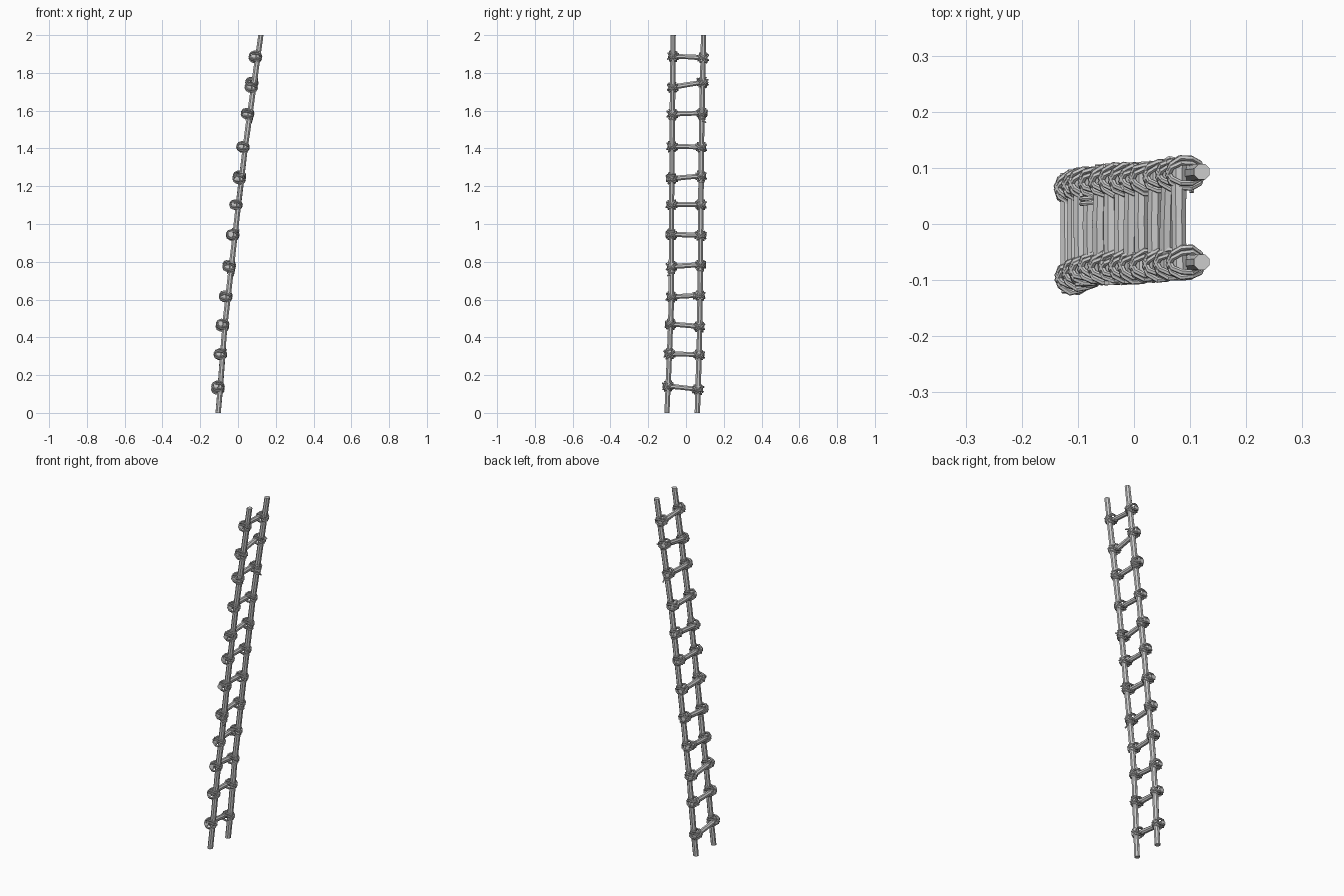
import bpy, bmesh, math, random
from mathutils import Vector

if "Cube" in bpy.data.objects:
    bpy.data.objects.remove(bpy.data.objects["Cube"])

random.seed(4)


def tube(bm, pts, radius, sides=8, closed=False, ref=Vector((0, 1, 0)), rough=0.0):
    """Sweep a round section along a path."""
    n, rings = len(pts), []
    for i, p in enumerate(pts):
        if closed:
            t = pts[(i + 1) % n] - pts[i - 1]
        else:
            t = pts[min(i + 1, n - 1)] - pts[max(i - 1, 0)]
        t.normalize()
        u = (ref - t * ref.dot(t)).normalized()
        v = t.cross(u)
        r = radius * (1 + random.uniform(-rough, rough))
        rings.append([bm.verts.new(p + r * (math.cos(a) * u + math.sin(a) * v))
                      for a in [math.tau * (k + 0.5) / sides for k in range(sides)]])
    for i in range(n if closed else n - 1):
        a, b = rings[i], rings[(i + 1) % n]
        for k in range(sides):
            m = (k + 1) % sides
            bm.faces.new((a[k], a[m], b[m], b[k]))
    if not closed:
        bm.faces.new(rings[0][::-1])
        bm.faces.new(rings[-1])


def finish(bm, name):
    bmesh.ops.recalc_face_normals(bm, faces=bm.faces)
    me = bpy.data.meshes.new(name)
    bm.to_mesh(me)
    bm.free()
    ob = bpy.data.objects.new(name, me)
    bpy.context.collection.objects.link(ob)
    return ob


def interp(table, z):
    for (z0, v0), (z1, v1) in zip(table, table[1:]):
        if z <= z1:
            return v0 + (v1 - v0) * (z - z0) / (z1 - z0)
    return table[-1][1]


# Gently bent rail lines: lean in x, and the y of each rail
LEAN = [(0, -.105), (.13, -.094), (.46, -.070), (.94, -.016), (1.1, .002), (1.41, .039), (1.88, .104), (2, .121)]
RAIL_Y = {
    "left": [(0, -.101), (.3, -.088), (.6, -.077), (1, -.077), (1.4, -.074), (2, -.068)],
    "right": [(0, .060), (.3, .069), (.6, .074), (1, .078), (1.4, .081), (2, .093)],
}


def rail_point(side, z):
    return Vector((interp(LEAN, z), interp(RAIL_Y[side], z), z))


N = Vector((-1, 0, 0.11)).normalized()   # from rails toward rungs
UP = Vector((0.11, 0, 1)).normalized()   # along the rails
Y = Vector((0, 1, 0))

# Rails
for side in RAIL_Y:
    bm = bmesh.new()
    tube(bm, [rail_point(side, z / 10) for z in range(21)], 0.0152, rough=0.05)
    for v in bm.verts:
        if v.co.z < 0.01:
            v.co.z = 0
        if v.co.z > 1.99:
            v.co.z = 2
    finish(bm, side + "_rail")

# Rungs: height at the left and right rail
RUNGS = [(.14, .122), (.31, .306), (.468, .455), (.612, .62), (.772, .782), (.942, .938), (1.10, 1.10),
         (1.238, 1.252), (1.408, 1.405), (1.58, 1.585), (1.722, 1.748), (1.886, 1.878)]
joints = []
for i, (zl, zr) in enumerate(RUNGS):
    a = rail_point("left", zl) + N * 0.023
    b = rail_point("right", zr) + N * 0.023
    d = (b - a).normalized()
    joints += [("left", a, zl), ("right", b, zr)]
    start, end = a - d * random.uniform(.022, .032), b + d * random.uniform(.022, .032)
    bow = random.uniform(.001, .004)
    pts = [start.lerp(end, k / 4) + N * bow * math.sin(math.pi * k / 4) for k in range(5)]
    bm = bmesh.new()
    tube(bm, pts, 0.0142, ref=Vector((0, 0, 1)), rough=0.05)
    finish(bm, f"rung_{i + 1}")

# Crossed rope lashings: diagonal loops round each rail and rung joint
for side in RAIL_Y:
    bm = bmesh.new()
    for s, rung_c, z in joints:
        if s != side:
            continue
        c = rung_c - N * 0.0105
        for sign in (1, -1):
            diag = (Y * sign + UP * random.uniform(.75, .95)).normalized()
            across = (UP - Y * sign).normalized()
            for off in (-.006, .006):
                pts = []
                for k in range(10):
                    t = math.tau * k / 10
                    pts.append(c + across * (off + random.uniform(-.002, .002))
                               + N * 0.031 * math.cos(t)
                               + diag * (0.029 + random.uniform(-.002, .003)) * math.sin(t))
                tube(bm, pts, 0.0050, 6, True, across)
    finish(bm, side + "_lashings")


def coil(bm, c, u, v, axis, r, turns):
    pts = []
    for k in range(turns * 10 + 1):
        t = math.tau * k / 10
        pts.append(c + r * (math.cos(t) * u + math.sin(t) * v) + axis * 0.0085 * (k / 10 - turns / 2))
    tube(bm, pts, 0.0042, 6, ref=axis)


# Extra rope turns round the rails near some joints
bm = bmesh.new()
for side, z, turns in [("left", 1.262, 2), ("left", .965, 2), ("left", .745, 2), ("left", .335, 1),
                       ("right", 1.56, 2), ("right", 1.225, 1), ("right", .755, 1), ("left", 1.555, 1)]:
    coil(bm, rail_point(side, z), N, Y, UP, 0.017, turns)
c = rail_point("right", .617) + N * 0.025 - Y * 0.03
coil(bm, c, N, UP, Y, 0.017, 2)
finish(bm, "rope_turns")

# Loose rope ends
bm = bmesh.new()
for side, z, dy, dz in [("right", 1.55, .022, -.012), ("right", 1.765, -.032, .008),
                        ("left", .735, -.022, -.008), ("left", 1.25, -.028, .012),
                        ("left", .955, -.026, .01), ("right", 1.745, .03, .008)]:
    p = rail_point(side, z) - N * 0.014
    tube(bm, [p, p + Y * dy * .5 + UP * dz * .2, p + Y * dy + UP * dz], 0.0042, 6, ref=N)
finish(bm, "rope_ends")
